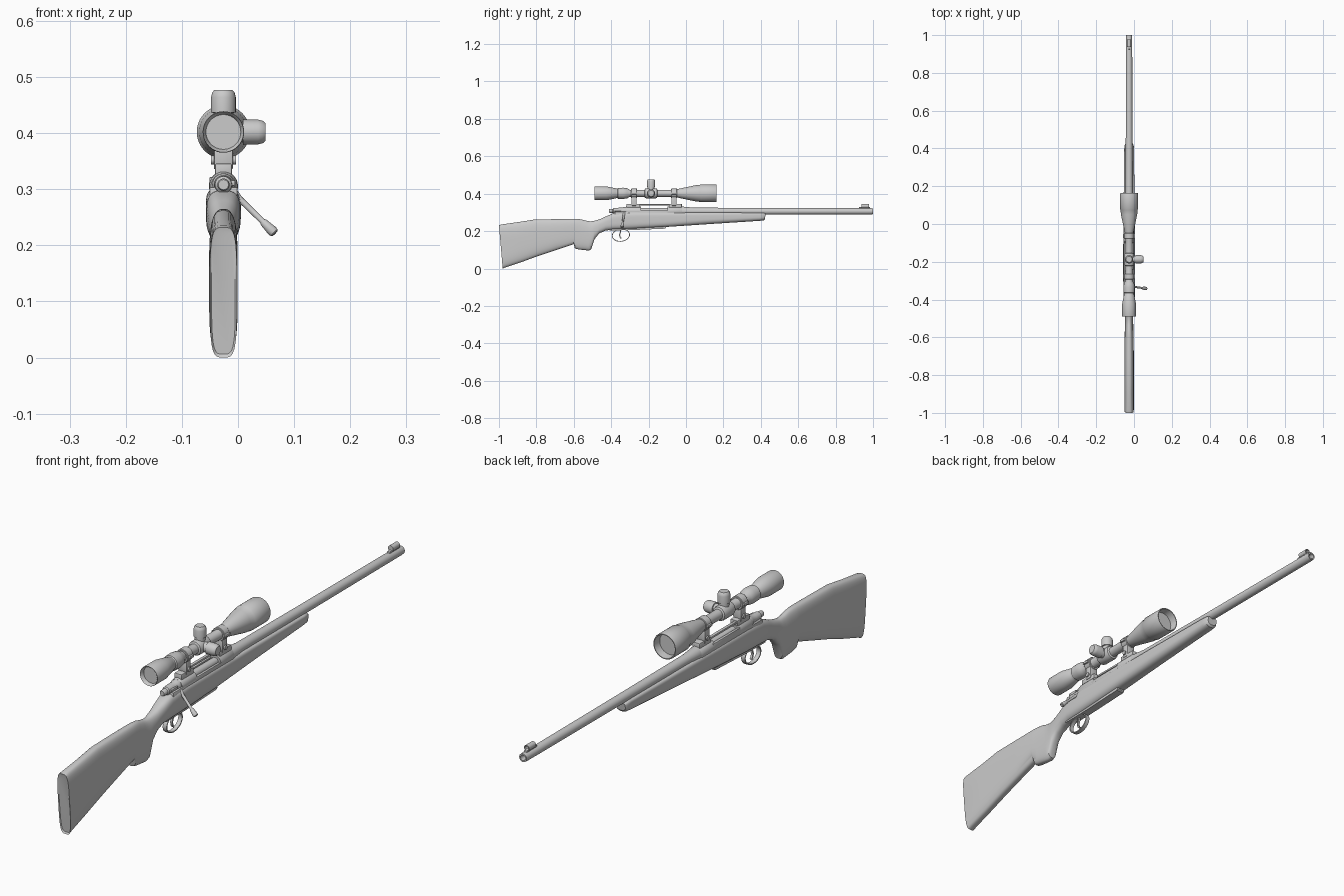
import bpy, bmesh, math
from mathutils import Matrix, Vector

CX = -0.026          # rifle centre line
BZ = 0.306           # bore height
SZ = 0.402           # scope height


def finish(name, bm):
    bmesh.ops.remove_doubles(bm, verts=bm.verts, dist=1e-5)
    bmesh.ops.recalc_face_normals(bm, faces=bm.faces)
    me = bpy.data.meshes.new(name)
    bm.to_mesh(me)
    bm.free()
    ob = bpy.data.objects.new(name, me)
    bpy.context.collection.objects.link(ob)
    return ob


def skin(name, rings, cap=True):
    bm = bmesh.new()
    loops = [[bm.verts.new(p) for p in r] for r in rings]
    n = len(loops[0])
    for a, b in zip(loops, loops[1:]):
        for i in range(n):
            j = (i + 1) % n
            bm.faces.new((a[i], a[j], b[j], b[i]))
    if cap:
        bm.faces.new(loops[0])
        bm.faces.new(loops[-1])
    return finish(name, bm)


def lathe(name, profile, origin, axis=(0, 1, 0), seg=32):
    """Revolve (distance, radius) pairs about an axis through origin."""
    q = Vector((0, 0, 1)).rotation_difference(Vector(axis).normalized())
    rings = []
    for d, r in profile:
        r = max(r, 1e-4)
        rings.append([Vector(origin) + q @ Vector((r * math.cos(2 * math.pi * i / seg),
                      r * math.sin(2 * math.pi * i / seg), d)) for i in range(seg)])
    return skin(name, rings)


def box(name, x, y, z, bevel=0.003):
    bm = bmesh.new()
    size = [b - a for a, b in (x, y, z)]
    mid = [(a + b) / 2 for a, b in (x, y, z)]
    bmesh.ops.create_cube(bm, size=1, matrix=Matrix.Translation(mid) @ Matrix.Diagonal((*size, 1)))
    bmesh.ops.bevel(bm, geom=bm.edges[:], offset=bevel, segments=2, affect='EDGES', profile=0.5)
    return finish(name, bm)


def band(name, path, hw, t, closed=False):
    """Flat strip following (y, z) points, half width hw and thickness t."""
    rings = []
    n = len(path)
    for i, (y, z) in enumerate(path):
        a = path[(i - 1) % n] if closed else path[max(i - 1, 0)]
        b = path[(i + 1) % n] if closed else path[min(i + 1, n - 1)]
        d = Vector((b[0] - a[0], b[1] - a[1])).normalized()
        ny, nz = -d.y * t / 2, d.x * t / 2
        rings.append([(CX - hw, y - ny, z - nz), (CX + hw, y - ny, z - nz),
                      (CX + hw, y + ny, z + nz), (CX - hw, y + ny, z + nz)])
    if closed:
        rings.append(rings[0])
    return skin(name, rings, cap=not closed)


# Stock: y at top, y at bottom, z top, z bottom, half width, top and bottom squareness
sections = [
    (-0.998, -0.976, 0.225, 0.006, 0.021, 4, 4),
    (-1.000, -0.980, 0.232, 0.000, 0.024, 4, 4),
    (-0.985, -0.965, 0.236, 0.006, 0.0255, 3.5, 3.5),
    (-0.900, -0.880, 0.248, 0.034, 0.0255, 3, 3.2),
    (-0.810, -0.790, 0.262, 0.067, 0.0255, 3, 3.2),
    (-0.700, -0.690, 0.264, 0.100, 0.025, 2.8, 3),
    (-0.603, -0.600, 0.265, 0.130, 0.024, 2.6, 3),
    (-0.585, -0.594, 0.265, 0.107, 0.0235, 2.6, 3),
    (-0.560, -0.575, 0.263, 0.102, 0.023, 2.4, 3),
    (-0.535, -0.520, 0.256, 0.096, 0.022, 2.4, 3),
    (-0.510, -0.507, 0.252, 0.102, 0.022, 2.4, 3),
    (-0.490, -0.490, 0.255, 0.155, 0.022, 2.4, 2.6),
    (-0.460, -0.465, 0.264, 0.187, 0.024, 2.4, 2.6),
    (-0.425, -0.430, 0.280, 0.203, 0.027, 2.6, 2.6),
    (-0.385, -0.390, 0.297, 0.208, 0.030, 3.2, 3),
    (-0.300, -0.300, 0.300, 0.211, 0.031, 5, 3),
    (-0.110, -0.110, 0.300, 0.222, 0.031, 5, 3),
    (0.100, 0.100, 0.300, 0.236, 0.029, 5, 2.6),
    (0.395, 0.395, 0.298, 0.255, 0.026, 5, 2.4),
    (0.418, 0.415, 0.297, 0.257, 0.0245, 5, 2.4),
    (0.426, 0.422, 0.294, 0.264, 0.020, 4, 2.4)]
N = 40
rings = []
for yt, yb, zt, zb, w, et, eb in sections:
    ring = []
    for i in range(N):
        a = 2 * math.pi * (i + 0.5) / N
        c, s = math.cos(a), math.sin(a)
        e = 2 / (et if s > 0 else eb)
        x = w * math.copysign(abs(c) ** e, c)
        v = math.copysign(abs(s) ** e, s) * 0.5 + 0.5
        ring.append((CX + x, yb + (yt - yb) * v, zb + (zt - zb) * v))
    rings.append(ring)
skin("stock", rings)

# Barrel with open muzzle
lathe("barrel", [(-0.09, 0.025), (-0.02, 0.025), (0.04, 0.0195), (0.4, 0.0178), (0.99, 0.0165),
                 (1.0, 0.0155), (1.0, 0.010), (0.95, 0.009), (0.95, 0)], (CX, 0, BZ))

# Front sight: ramp, blade and open hood
box("sight_ramp", (CX - 0.006, CX + 0.006), (0.925, 0.985), (0.316, 0.328), 0.002)
box("sight_blade", (CX - 0.0015, CX + 0.0015), (0.945, 0.965), (0.325, 0.340), 0.0005)
lathe("sight_hood", [(0.938, 0.008), (0.938, 0.011), (0.978, 0.011), (0.978, 0.008), (0.938, 0.008)],
      (CX, 0, 0.334), seg=20)

# Receiver: front ring, rear bridge, side rails and lower body
lathe("receiver_front_ring", [(-0.10, 0), (-0.10, 0.026), (-0.022, 0.026), (-0.015, 0.022), (-0.015, 0)], (CX, 0, BZ))
lathe("receiver_rear_bridge", [(-0.325, 0), (-0.325, 0.022), (-0.318, 0.025), (-0.24, 0.025), (-0.24, 0)], (CX, 0, BZ))
box("receiver_body", (CX - 0.025, CX + 0.025), (-0.38, -0.02), (0.27, 0.304))
box("receiver_left_wall", (CX - 0.025, CX - 0.014), (-0.25, -0.09), (0.295, 0.322))
box("receiver_right_rail", (CX + 0.015, CX + 0.025), (-0.25, -0.09), (0.295, 0.311))

# Bolt, shroud and handle
lathe("bolt_body", [(-0.35, 0), (-0.35, 0.015), (-0.09, 0.015), (-0.09, 0)], (CX, 0, BZ + 0.003), seg=24)
lathe("bolt_shroud", [(-0.412, 0), (-0.412, 0.009), (-0.408, 0.011), (-0.392, 0.011), (-0.388, 0.015),
                      (-0.360, 0.017), (-0.340, 0.017), (-0.335, 0.020), (-0.322, 0.020), (-0.322, 0)],
      (CX, 0, BZ + 0.002), seg=24)
box("safety_lever", (CX + 0.012, CX + 0.021), (-0.385, -0.345), (0.306, 0.316), 0.002)
root, tip = Vector((CX + 0.008, -0.330, 0.303)), Vector((0.066, -0.342, 0.221))
L = (tip - root).length
lathe("bolt_handle", [(0, 0), (0, 0.009), (0.018, 0.008), (0.03, 0.0055), (L - 0.032, 0.005), (L - 0.028, 0.007),
                      (L - 0.008, 0.0092), (L - 0.002, 0.0085), (L, 0.006), (L, 0)], root, tip - root, 20)

# Floor plate, trigger guard and trigger
skin("floor_plate", [[(CX + sx * 0.016, y, z + dz) for sx, dz in ((-1, 0), (1, 0), (1, 0.02), (-1, 0.02))]
                     for y, z in ((-0.41, 0.204), (-0.30, 0.205), (-0.112, 0.213), (-0.108, 0.217))])
guard = [(-0.348 + 0.046 * math.cos(a) + 0.004 * math.sin(a), 0.178 + 0.033 * math.sin(a))
         for a in (2 * math.pi * i / 32 for i in range(32))]
band("trigger_guard", guard, 0.008, 0.004, closed=True)
band("trigger", [(-0.350, 0.215), (-0.350, 0.195), (-0.355, 0.18), (-0.353, 0.168), (-0.346, 0.16)], 0.004, 0.006)

# Scope body with recessed lenses at both ends
lathe("scope_body", [
    (-0.475, 0), (-0.475, 0.031), (-0.488, 0.034), (-0.490, 0.036), (-0.487, 0.037), (-0.425, 0.037),
    (-0.375, 0.027), (-0.372, 0.025), (-0.366, 0.025), (-0.363, 0.029), (-0.335, 0.030), (-0.315, 0.027),
    (-0.300, 0.0185), (-0.222, 0.0185), (-0.219, 0.025), (-0.212, 0.027), (-0.163, 0.027), (-0.156, 0.025),
    (-0.153, 0.0185), (-0.060, 0.0185), (-0.040, 0.024), (0.050, 0.043), (0.075, 0.0455), (0.078, 0.0475),
    (0.160, 0.0475), (0.164, 0.046), (0.164, 0.043), (0.135, 0.040), (0.135, 0)], (CX, 0, SZ), seg=40)

# Elevation and windage turrets
for name, axis in (("elevation_turret", (0, 0, 1)), ("windage_turret", (1, 0, 0))):
    lathe(name, [(0.0, 0.018), (0.034, 0.018), (0.035, 0.022), (0.062, 0.022), (0.070, 0.020),
                 (0.075, 0.016), (0.075, 0)], (CX, -0.187, SZ), axis, 28)

# Scope mounts: clamp ring, clamp lugs, post and base on the receiver
for label, y, base in (("rear", -0.278, (-0.318, -0.245)), ("front", -0.064, (-0.092, -0.022))):
    lathe(label + "_scope_ring", [(-0.016, 0.018), (-0.016, 0.0235), (-0.014, 0.025), (0.014, 0.025),
                                  (0.016, 0.0235), (0.016, 0.018)], (CX, y, SZ))
    box(label + "_ring_lugs", (CX - 0.031, CX + 0.031), (y - 0.013, y + 0.013), (SZ - 0.005, SZ + 0.005), 0.002)
    box(label + "_mount_post", (CX - 0.017, CX + 0.017), (y - 0.014, y + 0.014), (0.335, 0.386))
    box(label + "_mount_base", (CX - 0.015, CX + 0.015), base, (0.322, 0.346))
    lathe(label + "_mount_screw", [(-0.022, 0), (-0.022, 0.008), (0.022, 0.008), (0.022, 0)],
          (CX, y, 0.352), (1, 0, 0), 16)

# Thin bridge joining the mount bases
box("mount_bridge", (CX - 0.014, CX - 0.002), (-0.26, -0.08), (0.336, 0.344), 0.002)

# Smooth shading with sharp edges kept
for ob in bpy.context.scene.objects:
    ob.select_set(True)
    bpy.context.view_layer.objects.active = ob
bpy.ops.object.shade_smooth_by_angle(angle=math.radians(35))
